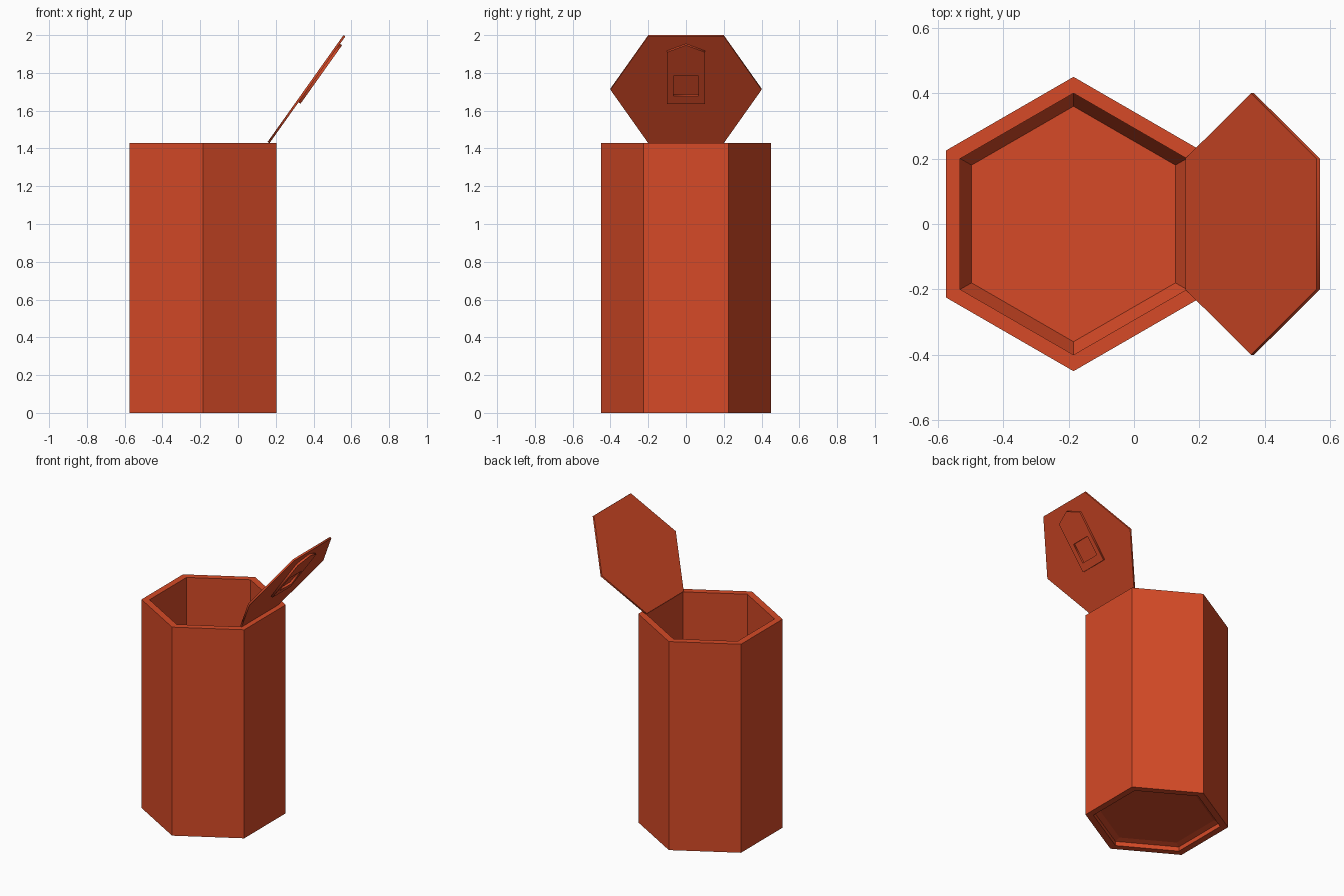
import bpy, bmesh, math
from mathutils import Matrix, Vector

old = bpy.data.objects.get("Cube")
if old:
    bpy.data.objects.remove(old, do_unlink=True)

# One painted colour for the whole can
COLOR = (0.67, 0.068, 0.02, 1)
paint = bpy.data.materials.new("orange_red_paint")
paint.use_nodes = True
paint.diffuse_color = COLOR
paint.node_tree.nodes["Principled BSDF"].inputs["Base Color"].default_value = COLOR

CENTER_X, HEIGHT = -0.185, 1.43


def hexagon(radius):
    """Six corners with two of them on the y axis."""
    angles = [math.radians(90 + 60 * k) for k in range(6)]
    return [(radius * math.cos(a), radius * math.sin(a)) for a in angles]


def add_mesh(name, mesh):
    obj = bpy.data.objects.new(name, mesh)
    mesh.materials.clear()
    mesh.materials.append(paint)
    bpy.context.collection.objects.link(obj)
    return obj


def hex_lathe(name, profile):
    """Stack hexagon rings along a profile and cap both ends."""
    bm = bmesh.new()
    rings = [[bm.verts.new((x, y, z)) for x, y in hexagon(r)] for r, z in profile]
    for low, high in zip(rings, rings[1:]):
        for i in range(6):
            j = (i + 1) % 6
            bm.faces.new((low[i], low[j], high[j], high[i]))
    bm.faces.new(rings[0])
    bm.faces.new(rings[-1])
    bmesh.ops.recalc_face_normals(bm, faces=bm.faces)
    mesh = bpy.data.meshes.new(name)
    bm.to_mesh(mesh)
    bm.free()
    return add_mesh(name, mesh)


def plate(name, outlines, thickness, matrix):
    """Flat plate from filled outlines; an inner outline becomes a hole."""
    curve = bpy.data.curves.new(name + "_outline", "CURVE")
    curve.dimensions = "2D"
    curve.fill_mode = "BOTH"
    curve.extrude = thickness / 2
    for points in outlines:
        spline = curve.splines.new("POLY")
        spline.points.add(len(points) - 1)
        for p, (x, y) in zip(spline.points, points):
            p.co = (x, y, 0, 1)
        spline.use_cyclic_u = True
    helper = bpy.data.objects.new(name + "_outline", curve)
    bpy.context.collection.objects.link(helper)
    bpy.context.view_layer.update()
    mesh = bpy.data.meshes.new_from_object(
        helper.evaluated_get(bpy.context.evaluated_depsgraph_get()))
    bpy.data.objects.remove(helper, do_unlink=True)
    obj = add_mesh(name, mesh)
    obj.matrix_world = matrix
    return obj


# Hollow body: recessed underside, outer wall, rim, inner wall, sloped floor edge
body = hex_lathe("can_body", [
    (0.36, 0.04), (0.40, 0.03), (0.40, 0), (0.45, 0), (0.45, HEIGHT),
    (0.40, HEIGHT), (0.40, 0.12), (0.36, 0.05)])
body.location.x = CENTER_X

# Open lid: local y runs up the lid from the hinge, local z points to its outer side
tilt = math.radians(54.6)
up = Vector((math.cos(tilt), 0, math.sin(tilt)))
out = Vector((math.sin(tilt), 0, -math.cos(tilt)))
hinge = Vector((0.157, 0, HEIGHT + 0.005))


def lid_frame(offset):
    m = Matrix((Vector((0, 1, 0)), up, out)).transposed().to_4x4()
    m.translation = hinge + out * offset
    return m


apothem = 0.40 * math.cos(math.radians(30))
lid_points = [(y, x + apothem) for x, y in hexagon(0.40)]
plate("lid", [lid_points], 0.012, lid_frame(0.006))

# Pull tab with a pointed end and a square finger hole
tab = [(-0.10, 0.265), (0.10, 0.265), (0.10, 0.60), (0, 0.645), (-0.10, 0.60)]
hole = [(-0.067, 0.315), (-0.067, 0.445), (0.067, 0.445), (0.067, 0.315)]
plate("pull_tab", [tab, hole], 0.013, lid_frame(0.0185))
